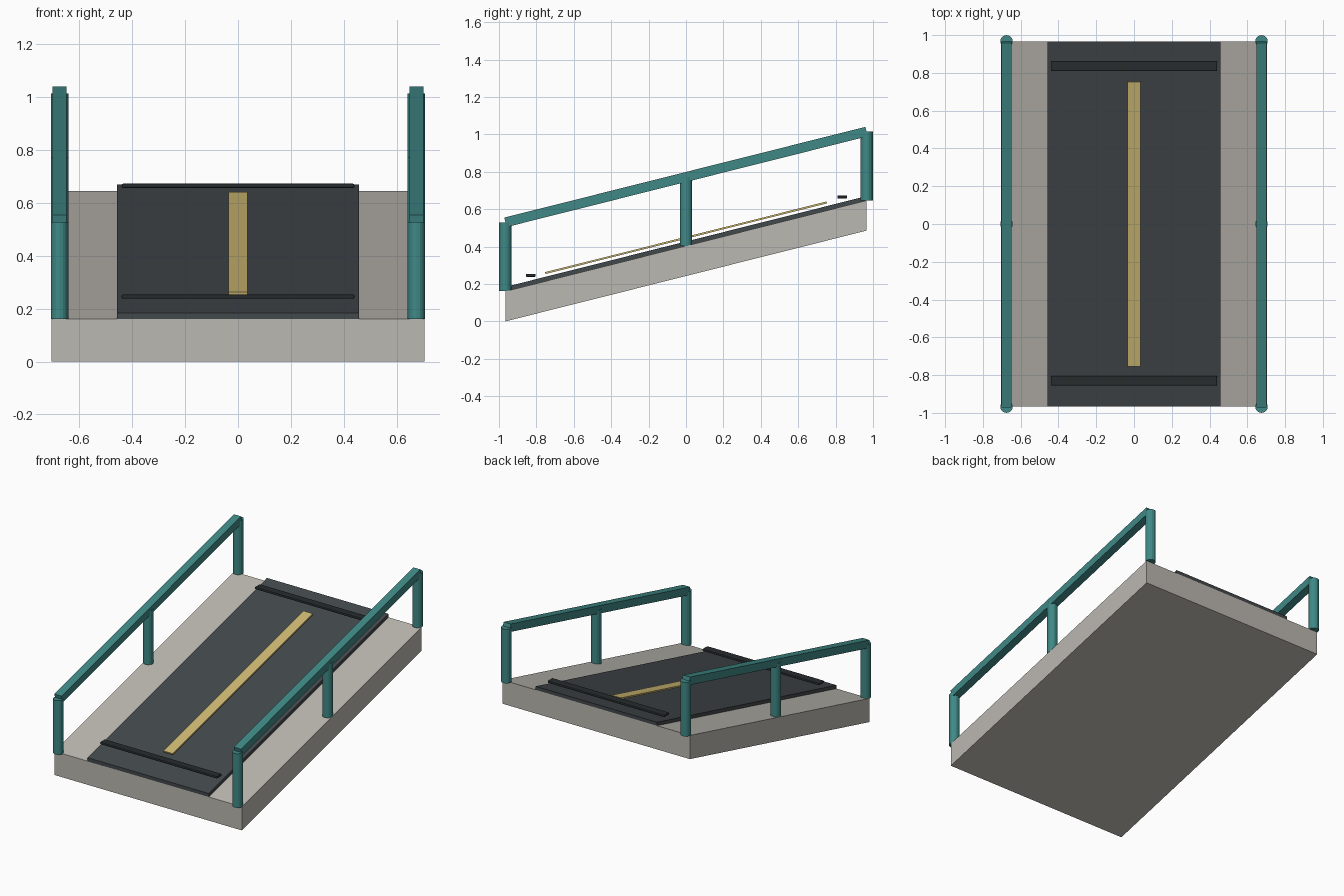
import bpy, bmesh, math
from mathutils import Matrix

if "Cube" in bpy.data.objects:
    bpy.data.objects.remove(bpy.data.objects["Cube"])

SLOPE = 0.2513          # rise per unit of y
ANGLE = math.atan(SLOPE)


def material(name, rgb):
    m = bpy.data.materials.new(name)
    m.diffuse_color = (*rgb, 1)
    m.use_nodes = True
    m.node_tree.nodes["Principled BSDF"].inputs["Base Color"].default_value = m.diffuse_color
    return m


CONCRETE = material("concrete", (0.50, 0.48, 0.44))
RUBBER = material("dark_rubber", (0.055, 0.065, 0.07))
BLACK = material("black_rubber", (0.02, 0.025, 0.027))
YELLOW = material("yellow_paint", (0.62, 0.49, 0.17))
TEAL = material("teal_metal", (0.05, 0.25, 0.24))


def finish(name, bm, mat):
    me = bpy.data.meshes.new(name)
    bm.to_mesh(me)
    bm.free()
    ob = bpy.data.objects.new(name, me)
    bpy.context.collection.objects.link(ob)
    me.materials.append(mat)
    return ob


def box(name, size, loc, mat, shear=0.0, tilt=0.0, bevel=0.0):
    """Box that may be sheared along the slope (upright ends) or tilted."""
    bm = bmesh.new()
    bmesh.ops.create_cube(bm, size=1)
    for v in bm.verts:
        v.co = [c * s for c, s in zip(v.co, size)]
        v.co.z += v.co.y * shear
    bm.transform(Matrix.Translation(loc) @ Matrix.Rotation(tilt, 4, 'X'))
    if bevel:
        bmesh.ops.bevel(bm, geom=bm.edges[:], offset=bevel, segments=2,
                        profile=0.5, affect='EDGES')
    return finish(name, bm, mat)


def post(name, x, y, z0, z1, radius=0.033):
    bm = bmesh.new()
    bmesh.ops.create_cone(bm, cap_ends=True, segments=16, radius1=radius,
                          radius2=radius, depth=z1 - z0)
    bm.transform(Matrix.Translation((x, y, (z0 + z1) / 2)))
    return finish(name, bm, TEAL)


# Sloping slab and the walking mat on top
box("ramp_slab", (1.41, 1.93, 0.161), (0, 0, 0.323), CONCRETE, shear=SLOPE)
box("walking_mat", (0.914, 1.93, 0.026), (0, 0, 0.414), RUBBER, shear=SLOPE)

# Centre stripe, hovering just above the mat
box("centre_stripe", (0.07, 1.55, 0.01), (0, 0, 0.447), YELLOW, tilt=ANGLE) \
    .scale.y = 1.505 * math.sqrt(1 + SLOPE ** 2) / 1.55

# Level grip bars near both ends
for label, y, z in (("front", -0.83, 0.246), ("back", 0.835, 0.665)):
    box(label + "_grip_bar", (0.88, 0.052, 0.016), (0, y, z), BLACK, bevel=0.005)

# Handrails on both sides with three posts each
for side, x in (("left", -0.675), ("right", 0.675)):
    for label, y in (("front", -0.967), ("middle", 0.0), ("back", 0.967)):
        base = 0.404 + y * SLOPE
        post(f"{side}_{label}_post", x, y, base, base + 0.368)
    box(side + "_handrail", (0.054, 1.93 * math.sqrt(1 + SLOPE ** 2), 0.052),
        (x, 0, 0.772), TEAL, tilt=ANGLE)
